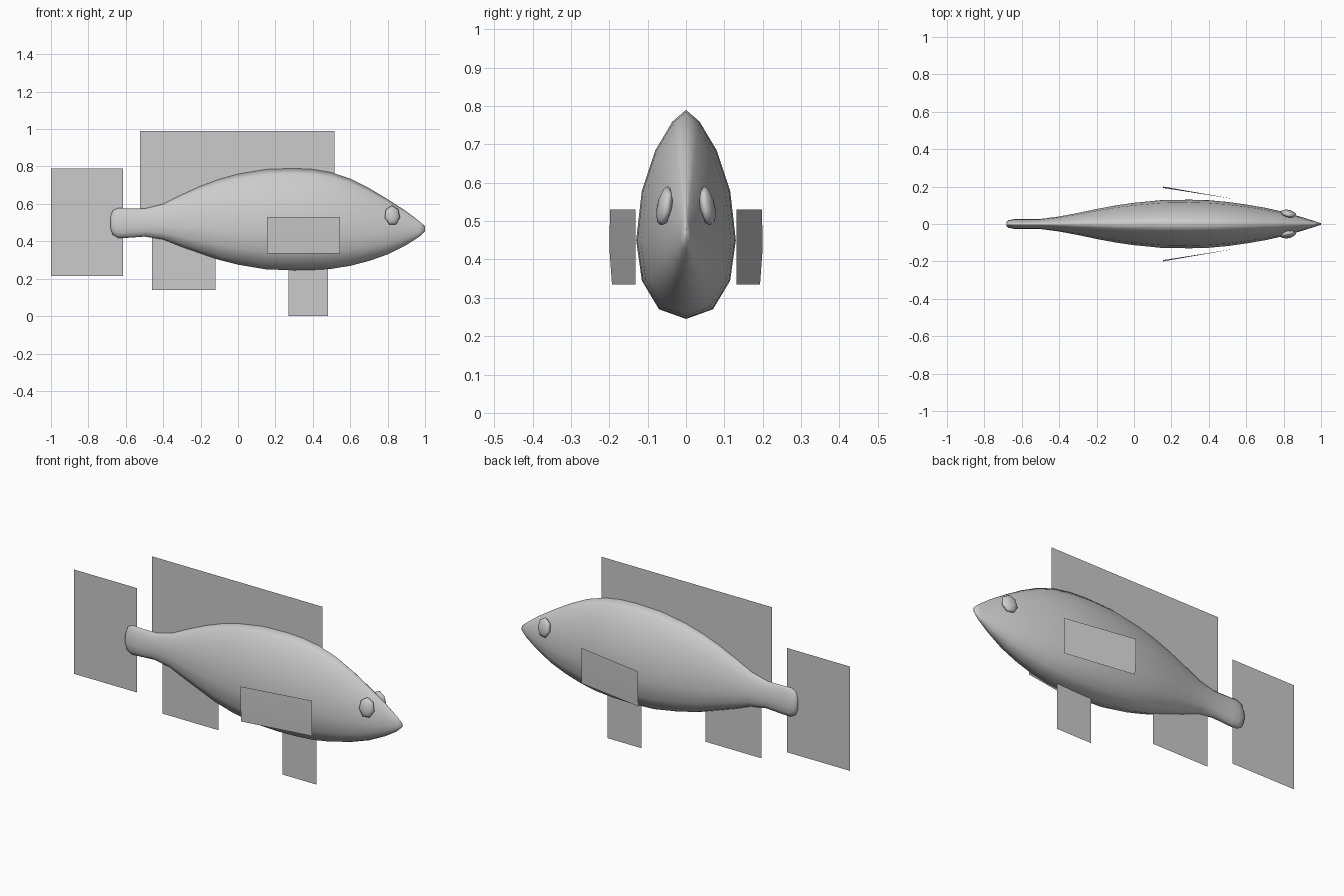
import bpy
import bmesh
from math import radians
from mathutils import Matrix

cube = bpy.data.objects.get("Cube")
if cube:
    bpy.data.objects.remove(cube, do_unlink=True)

grey = bpy.data.materials.new("plain grey")
grey.use_nodes = True
colour = (0.6, 0.6, 0.6, 1.0)
grey.diffuse_color = colour
grey.node_tree.nodes["Principled BSDF"].inputs["Base Color"].default_value = colour


def add_object(name, bm, smooth=False):
    """Turn a bmesh into a named, coloured object."""
    for face in bm.faces:
        face.smooth = smooth
    mesh = bpy.data.meshes.new(name)
    bm.to_mesh(mesh)
    bm.free()
    mesh.materials.append(grey)
    obj = bpy.data.objects.new(name, mesh)
    bpy.context.scene.collection.objects.link(obj)
    return obj


# Body stations from tail to nose: x, top, bottom, half width
STATIONS = [
    (-.682, .53, .47, .012), (-.67, .565, .435, .02), (-.64, .578, .418, .026),
    (-.6, .576, .418, .026), (-.5, .575, .425, .027), (-.4, .6, .41, .04),
    (-.3, .65, .37, .059), (-.2, .695, .335, .08), (-.1, .732, .3, .099),
    (0, .76, .275, .113), (.15, .785, .25, .128), (.3, .79, .245, .13),
    (.4, .785, .247, .127), (.5, .768, .253, .118), (.6, .735, .269, .104),
    (.7, .685, .295, .087), (.8, .625, .33, .065), (.9, .56, .38, .036),
    (.97, .507, .425, .014), (1, .48, .455, .004),
]
# One side of the cross-section from top to bottom: width share, height share
SECTION = [(0, 1), (.27, .945), (.615, .807), (.885, .615), (1, .376),
           (.885, .183), (.54, .046), (0, 0)]
LOOP = SECTION + [(-w, h) for w, h in reversed(SECTION[1:-1])]


def build_body():
    bm = bmesh.new()
    rings = [[bm.verts.new((x, w * half, low + h * (top - low))) for w, h in LOOP]
             for x, top, low, half in STATIONS]
    count = len(LOOP)
    for a, b in zip(rings, rings[1:]):
        for i in range(count):
            j = (i + 1) % count
            bm.faces.new((a[i], a[j], b[j], b[i]))
    bm.faces.new(rings[0])
    bm.faces.new(rings[-1])
    bmesh.ops.recalc_face_normals(bm, faces=bm.faces)
    add_object("body", bm, smooth=True)


def build_flat_fin(name, x0, x1, z0, z1):
    """Upright rectangular sheet on the centre plane."""
    bm = bmesh.new()
    corners = [(x0, z0), (x1, z0), (x1, z1), (x0, z1)]
    bm.faces.new([bm.verts.new((x, 0, z)) for x, z in corners])
    add_object(name, bm)


def build_side_fin(name, side):
    """Sheet that flares away from the body towards its rear edge."""
    bm = bmesh.new()
    rows = []
    for z, flare in [(.335, .193), (.43, .2), (.53, .198)]:
        rows.append([bm.verts.new((.155, side * flare, z)),
                     bm.verts.new((.545, side * .132, z))])
    for low, high in zip(rows, rows[1:]):
        quad = [low[0], low[1], high[1], high[0]]
        bm.faces.new(quad if side < 0 else quad[::-1])
    add_object(name, bm, smooth=True)


def build_eye(name, side):
    """Flattened low-poly ball lying against the sloping head."""
    bm = bmesh.new()
    bmesh.ops.create_uvsphere(bm, u_segments=7, v_segments=6, radius=1)
    place = (Matrix.Translation((.825, side * .056, .538))
             @ Matrix.Rotation(radians(-12 * side), 4, "Z")
             @ Matrix.Rotation(radians(10 * side), 4, "X")
             @ Matrix.Diagonal((.043, .018, .054, 1))
             @ Matrix.Rotation(radians(90), 4, "X"))
    bm.transform(place)
    add_object(name, bm, smooth=True)


build_body()
build_flat_fin("tail_fin", -1, -.615, .215, .79)
build_flat_fin("back_fin", -.525, .515, .55, .99)
build_flat_fin("rear_belly_fin", -.46, -.12, .14, .45)
build_flat_fin("front_belly_fin", .27, .48, 0, .35)
for label, side in (("front", -1), ("rear", 1)):
    build_side_fin(label + "_side_fin", side)
    build_eye(label + "_eye", side)
